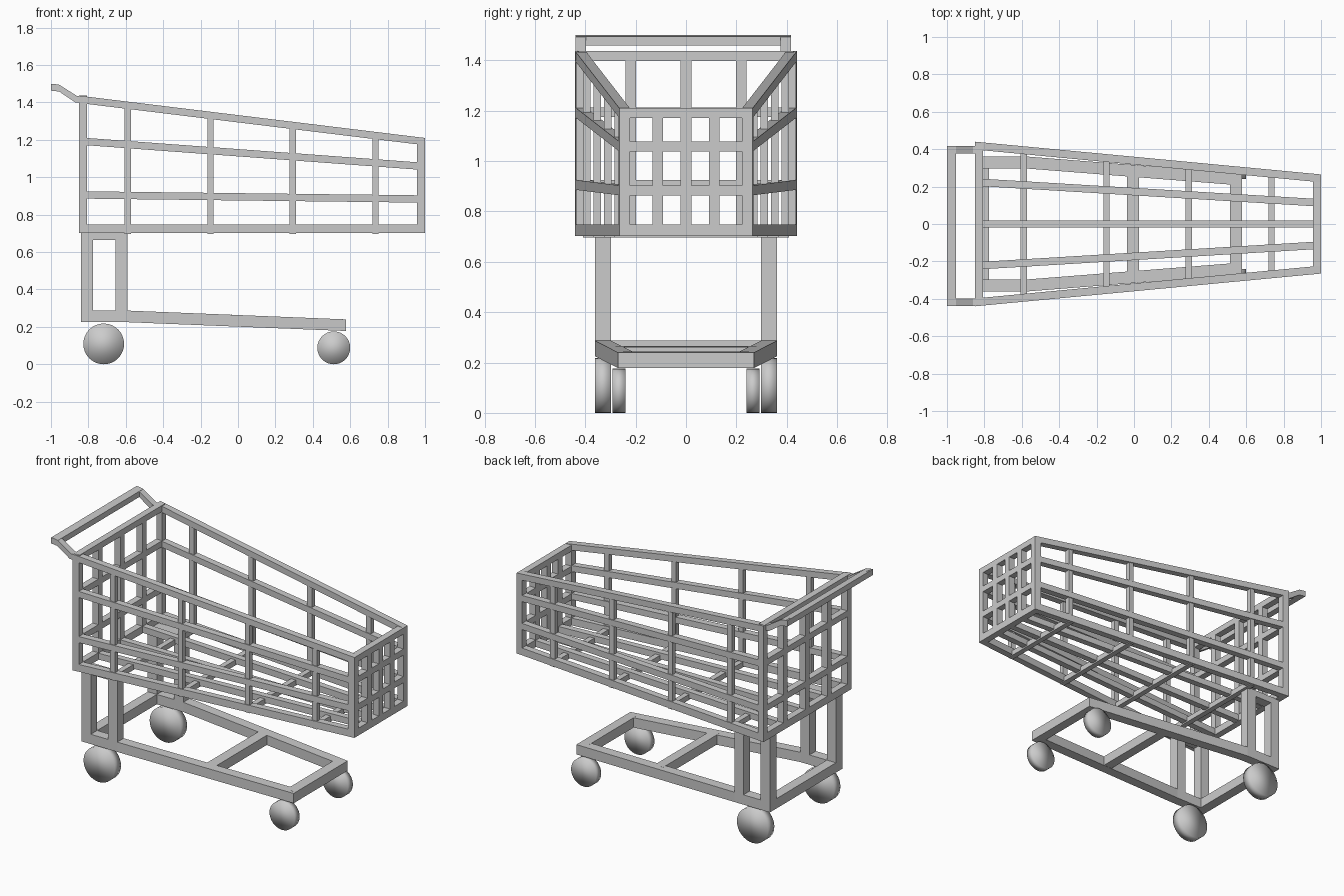
import bpy
from math import pi

cube = bpy.data.objects.get("Cube")
if cube:
    bpy.data.objects.remove(cube, do_unlink=True)

GREY = (0.6, 0.6, 0.6, 1)
grey = bpy.data.materials.new("light grey metal")
grey.use_nodes = True
grey.diffuse_color = GREY
grey.node_tree.nodes["Principled BSDF"].inputs["Base Color"].default_value = GREY


def make(name, verts, faces):
    mesh = bpy.data.meshes.new(name)
    mesh.from_pydata(verts, [], faces)
    mesh.materials.append(grey)
    obj = bpy.data.objects.new(name, mesh)
    bpy.context.collection.objects.link(obj)
    return obj


def beam(name, x, y0, z0, y1=None, z1=None, mirror=False):
    """Bar between two upright end sections at x[0] and x[1]."""
    y1, z1 = y1 or y0, z1 or z0
    verts = []
    for px, y, z in ((x[0], y0, z0), (x[1], y1, z1)):
        verts += [(px, y[0], z[0]), (px, y[1], z[0]), (px, y[1], z[1]), (px, y[0], z[1])]
    faces = [(0, 3, 2, 1), (4, 5, 6, 7)]
    faces += [(i, (i + 1) % 4, (i + 1) % 4 + 4, i + 4) for i in range(4)]
    obj = make(name, verts, faces)
    if mirror:
        mod = obj.modifiers.new("Mirror", 'MIRROR')
        mod.use_axis = (False, True, False)
        mod.use_mirror_merge = False
    return obj


REAR, FRONT, BAR = -0.85, 1.0, 0.042


def mix(x, a, b):
    return a + (b - a) * (x - REAR) / (FRONT - REAR)


def half(x):
    return mix(x, 0.44, 0.265)


def wall(x):
    return (half(x) - BAR, half(x))


# Basket rails: top height at the rear and at the front
rails = {"top": (1.436, 1.21), "upper": (1.213, 1.077),
         "lower": (0.925, 0.903), "bottom": (0.748, 0.748)}
for level, (zr, zf) in rails.items():
    drop = 0.046 if level == "bottom" else 0.039
    a, b = (zr - drop, zr), (zf - drop, zf)
    beam(f"basket_{level}_side_rail", (REAR, FRONT), wall(REAR), a, wall(FRONT), b, True)
    for end, x, z in (("rear", (REAR, REAR + BAR), a), ("front", (FRONT - BAR, FRONT), b)):
        w0, w1 = half(x[0]) - 0.01, half(x[1]) - 0.01
        beam(f"basket_{level}_{end}_rail", x, (-w0, w0), z, (-w1, w1))

# Basket corner posts and end bars
for end, x, top, spread in (("rear", REAR, 1.43, 0.22), ("front", FRONT - BAR, 1.208, 0.113)):
    xs = (x, x + BAR)
    beam(f"basket_{end}_corner_post", xs, wall(xs[0]), (0.702, top), wall(xs[1]), None, True)
    beam(f"basket_{end}_bar", xs, (spread - 0.021, spread + 0.021), (0.705, top - 0.01), mirror=True)
    beam(f"basket_{end}_middle_bar", xs, (-0.021, 0.021), (0.705, top - 0.01))

# Basket side uprights and floor cross bars
for i, x in enumerate((-0.59, -0.147, 0.293, 0.735), 1):
    xs = (x - 0.017, x + 0.017)
    h = half(x)
    beam(f"side_upright_{i}", xs, (h - 0.036, h - 0.006),
         (0.696, mix(x, 1.436, 1.21) - 0.015), mirror=True)
    beam(f"floor_cross_bar_{i}", xs, (0.01 - h, h - 0.01), (0.696, 0.73))

# Basket floor long bars
floor_z = (0.705, 0.745)
inside = (REAR + 0.02, FRONT - 0.02)
beam("floor_middle_bar", inside, (-0.02, 0.02), floor_z)
beam("floor_side_bar", inside, (0.203, 0.243), floor_z, (0.094, 0.134), None, True)

# Handle: bent arms and a grip, set slightly to one side
outline = [(-1.0, 1.465), (-0.957, 1.459), (-0.87, 1.4), (-0.82, 1.4),
           (-0.82, 1.434), (-0.86, 1.434), (-0.955, 1.494), (-0.99, 1.5)]
n = len(outline)
for side, y in (("left", 0.376), ("right", -0.438)):
    verts = [(x, y + d, z) for d in (0, 0.04) for x, z in outline]
    faces = [tuple(range(n)), tuple(range(2 * n - 1, n - 1, -1))]
    faces += [(i, i + n, (i + 1) % n + n, (i + 1) % n) for i in range(n)]
    make(f"handle_arm_{side}", verts, faces)
beam("handle_grip", (-1.0, -0.953), (-0.438, 0.416), (1.463, 1.5), z1=(1.458, 1.494))

# Leg frames under the rear of the basket
leg_y = (0.298, 0.362)
beam("rear_leg", (-0.84, -0.776), leg_y, (0.225, 0.705), mirror=True)
beam("second_leg", (-0.655, -0.591), leg_y, (0.225, 0.705), mirror=True)
beam("leg_top_rail", (-0.84, -0.591), leg_y, (0.664, 0.705), mirror=True)
beam("leg_bottom_rail", (-0.84, -0.591), leg_y, (0.225, 0.287), mirror=True)

# Lower frame
beam("base_side_rail", (-0.591, 0.578), leg_y, (0.225, 0.287), (0.206, 0.27), (0.178, 0.24), True)
beam("base_rear_bar", (-0.84, -0.776), (-0.32, 0.32), (0.225, 0.287))
beam("base_middle_bar", (-0.037, 0.027), (-0.28, 0.28), (0.204, 0.265), z1=(0.201, 0.262))
beam("base_front_bar", (0.514, 0.578), (-0.25, 0.25), (0.181, 0.243), z1=(0.178, 0.24))

# Wheels
for place, x, r, y, w in (("rear", -0.718, 0.109, 0.33, 0.063), ("front", 0.512, 0.088, 0.266, 0.05)):
    for side, s in (("left", 1), ("right", -1)):
        bpy.ops.mesh.primitive_cylinder_add(vertices=32, radius=r, depth=w,
                                            location=(x, s * y, r), rotation=(pi / 2, 0, 0))
        wheel = bpy.context.object
        wheel.name = f"{place}_wheel_{side}"
        wheel.data.materials.append(grey)
        bpy.ops.object.shade_smooth()

# Consistent outward normals
import bmesh
for obj in bpy.context.scene.objects:
    if obj.type == 'MESH' and grey.name in obj.data.materials:
        bm = bmesh.new()
        bm.from_mesh(obj.data)
        bmesh.ops.recalc_face_normals(bm, faces=bm.faces)
        bm.to_mesh(obj.data)
        bm.free()
